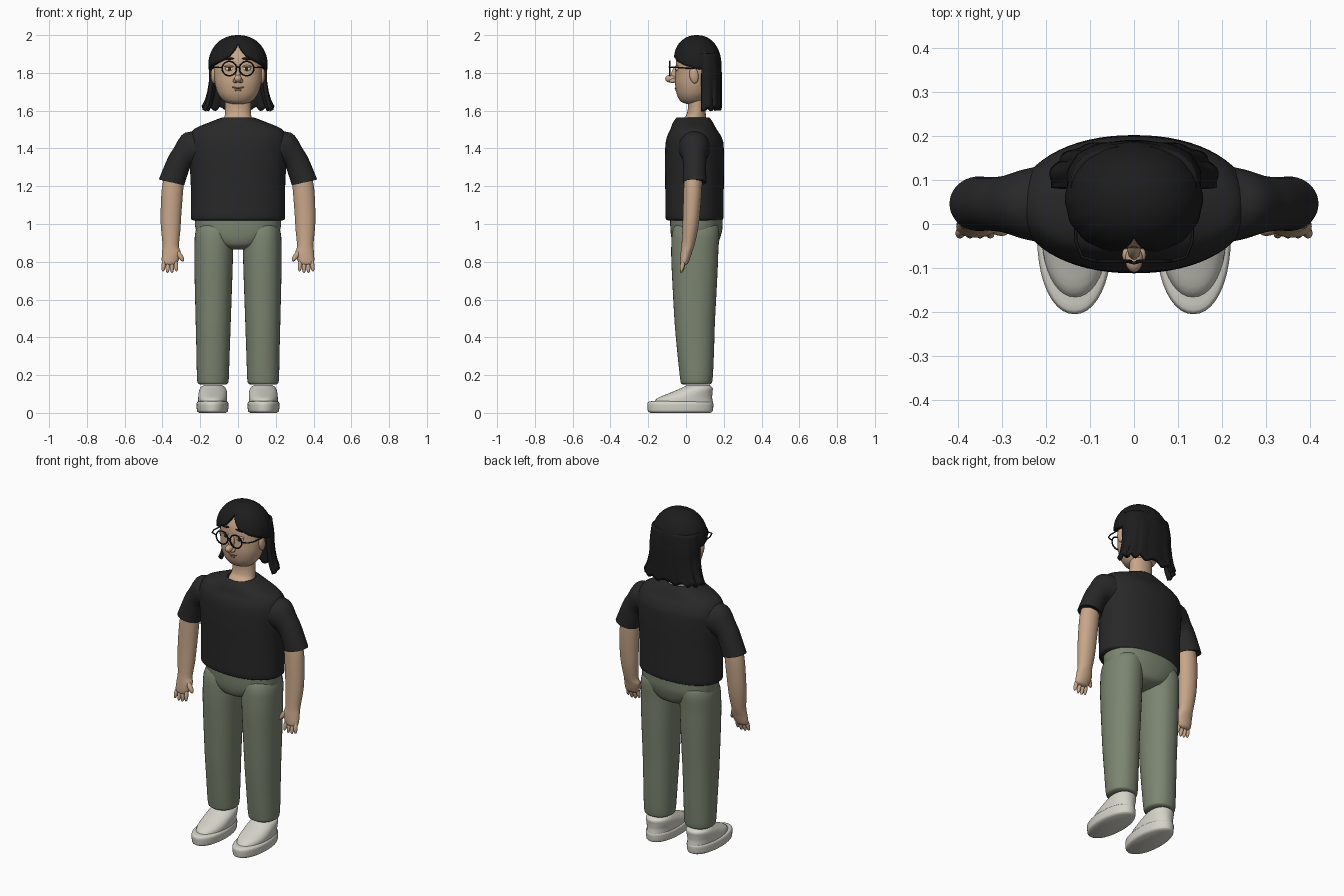
import bpy, bmesh, math
from mathutils import Vector

cube = bpy.data.objects.get("Cube")
if cube:
    bpy.data.objects.remove(cube)


def material(name, *rgb):
    m = bpy.data.materials.new(name)
    m.use_nodes = True
    m.diffuse_color = (*rgb, 1)
    m.node_tree.nodes["Principled BSDF"].inputs["Base Color"].default_value = (*rgb, 1)
    return m


SKIN = material("skin", .57, .38, .25)
HAIR = material("black hair", .012, .012, .013)
SHIRT = material("charcoal cloth", .021, .021, .022)
TROUSERS = material("sage cloth", .2, .235, .165)
SHOE = material("off white", .66, .65, .58)
FRAME = material("black frame", .008, .008, .008)
EYE = material("eye white", .75, .72, .68)
IRIS = material("dark brown", .03, .017, .01)
LIP = material("lip brown", .3, .14, .09)


def from_bmesh(name, bm, mat):
    bmesh.ops.remove_doubles(bm, verts=bm.verts, dist=1e-5)
    bmesh.ops.recalc_face_normals(bm, faces=bm.faces)
    mesh = bpy.data.meshes.new(name)
    bm.to_mesh(mesh)
    bm.free()
    mesh.materials.append(mat)
    ob = bpy.data.objects.new(name, mesh)
    bpy.context.collection.objects.link(ob)
    return ob


def slope(a, b):
    return 2 * a * b / (a + b) if a * b > 0 else 0


def smooth_rings(rings, steps=4):
    """Monotone cubic interpolation between cross-sections."""
    d = [[b - a for a, b in zip(p, q)] for p, q in zip(rings, rings[1:])]
    m = [d[0]] + [[slope(a, b) for a, b in zip(p, q)] for p, q in zip(d, d[1:])] + [d[-1]]
    out = []
    for i in range(len(d)):
        for k in range(steps):
            t = k / steps
            e = t * t * (3 - 2 * t)
            out.append([p + dp * e + (t * (1 - t) ** 2) * m0 - (t * t * (1 - t)) * m1
                        for p, dp, m0, m1 in zip(rings[i], d[i], m[i], m[i + 1])])
    return out + [rings[-1]]


def signed_pow(v, e):
    return math.copysign(abs(v) ** e, v)


def loft(name, rings, mat, side=1, square=2, n=40):
    """Rings are (x, y, z, half width, half depth[, tilt in degrees])."""
    bm = bmesh.new()
    rows = []
    for x, y, z, rx, ry, tilt in smooth_rings([(*r, 0)[:6] for r in rings]):
        t = math.radians(tilt)
        row = []
        for k in range(n):
            a = math.tau * k / n
            u = rx * signed_pow(math.cos(a), 2 / square)
            v = ry * signed_pow(math.sin(a), 2 / square)
            row.append(bm.verts.new((side * (x + u * math.cos(t)), y + v, z + u * math.sin(t))))
        rows.append(row)
    for a, b in zip(rows, rows[1:]):
        for k in range(n):
            j = (k + 1) % n
            bm.faces.new((a[k], a[j], b[j], b[k]))
    bm.faces.new(rows[0])
    bm.faces.new(rows[-1])
    return from_bmesh(name, bm, mat)


def shell(name, point, nu, nv, mat, thick):
    """Sheet from a function of u and v, thickened."""
    bm = bmesh.new()
    g = [[bm.verts.new(point(i / nu, j / nv)) for j in range(nv + 1)] for i in range(nu + 1)]
    for i in range(nu):
        for j in range(nv):
            bm.faces.new((g[i][j], g[i + 1][j], g[i + 1][j + 1], g[i][j + 1]))
    ob = from_bmesh(name, bm, mat)
    mod = ob.modifiers.new("thickness", "SOLIDIFY")
    mod.thickness, mod.offset = thick, 0
    return ob


def ball(name, loc, size, mat, rot=(0, 0, 0)):
    bpy.ops.mesh.primitive_uv_sphere_add(segments=24, ring_count=14, location=loc,
                                         rotation=[math.radians(r) for r in rot])
    ob = bpy.context.object
    ob.name, ob.scale = name, size
    ob.data.materials.append(mat)


def tube(name, points, radius, mat):
    cu = bpy.data.curves.new(name, "CURVE")
    cu.dimensions, cu.bevel_depth, cu.use_fill_caps = "3D", radius, True
    sp = cu.splines.new("POLY")
    sp.points.add(len(points) - 1)
    for p, co in zip(sp.points, points):
        p.co = (*co, 1)
    cu.materials.append(mat)
    ob = bpy.data.objects.new(name, cu)
    bpy.context.collection.objects.link(ob)
    bpy.ops.object.select_all(action="DESELECT")
    ob.select_set(True)
    bpy.context.view_layer.objects.active = ob
    bpy.ops.object.convert(target="MESH")


def interp(table, x):
    for (a, p), (b, q) in zip(table, table[1:]):
        if x <= b:
            return p + (q - p) * (x - a) / (b - a)
    return table[-1][1]


# Shirt body
loft("shirt_body", [(0, .045, 1.018, .235, .14), (0, .045, 1.03, .25, .153), (0, .045, 1.2, .25, .155),
                    (0, .045, 1.32, .257, .157), (0, .045, 1.42, .263, .154), (0, .043, 1.465, .255, .143),
                    (0, .04, 1.5, .235, .123), (0, .037, 1.535, .16, .107), (0, .037, 1.565, .08, .085),
                    (0, .037, 1.56, .074, .078), (0, .037, 1.53, .07, .07)], SHIRT, square=2.15, n=64)
# Neck and head
loft("neck", [(0, .04, 1.52, .08, .08), (0, .04, 1.548, .074, .072), (0, .053, 1.575, .07, .052),
              (0, .057, 1.62, .068, .047), (0, .057, 1.68, .068, .047)], SKIN)
loft("head", [(0, .035, 1.635, .03, .03), (0, .032, 1.645, .065, .055), (0, .035, 1.67, .093, .077),
              (0, .038, 1.7, .11, .09), (0, .04, 1.75, .123, .098), (0, .045, 1.81, .128, .1),
              (0, .045, 1.87, .122, .097), (0, .05, 1.93, .092, .075), (0, .05, 1.965, .03, .03)],
     SKIN, square=2.1, n=48)
# Trousers
loft("trouser_hips", [(0, .05, .865, .05, .06), (0, .05, .885, .12, .11), (0, .052, .93, .2, .13),
                      (0, .055, .98, .226, .138), (0, .055, 1.04, .23, .14)], TROUSERS, square=2.2, n=56)

for s, label in ((1, "left"), (-1, "right")):
    # Sleeve and arm
    loft(label + "_sleeve", [(.2, .045, 1.4, .095, .09, 80), (.245, .045, 1.395, .095, .08, 68),
                             (.3, .045, 1.345, .066, .063, 45), (.33, .046, 1.28, .066, .061, 24),
                             (.352, .046, 1.22, .069, .062, 13), (.351, .046, 1.225, .058, .052, 13)], SHIRT, s)
    loft(label + "_arm", [(.335, .038, 1.27, .053, .046), (.348, .035, 1.17, .057, .048),
                          (.356, .025, 1.0, .053, .043), (.356, .01, .885, .043, .034),
                          (.353, .002, .85, .049, .03), (.358, -.005, .815, .046, .026),
                          (.362, -.01, .79, .037, .02), (.362, -.012, .782, .02, .01)], SKIN, s)
    # Fingers and thumb
    for i in range(4):
        drop = .004 if i in (1, 2) else -.004
        ball(f"{label}_finger_{i + 1}", (s * (.328 + .022 * i), -.019, .777 - drop),
             (.011, .012, .034), SKIN, (-12, s * (5 - 4 * i), 0))
    ball(label + "_thumb", (s * .308, -.012, .832), (.014, .014, .036), SKIN, (-10, s * 35, 0))
    # Trouser leg
    loft(label + "_trouser_leg", [(.133, .055, .15, .068, .07), (.133, .055, .158, .08, .082),
                                  (.133, .055, .18, .084, .086), (.132, .051, .32, .088, .097),
                                  (.131, .046, .52, .094, .109), (.129, .046, .82, .102, .124),
                                  (.127, .05, .93, .102, .126), (.122, .055, .99, .092, .115),
                                  (.12, .055, 1.01, .05, .06)], TROUSERS, s, 2.15)
    # Shoe
    loft(label + "_shoe_sole", [(.135, -.03, 0, .07, .158), (.135, -.03, .01, .082, .172),
                                (.135, -.03, .045, .085, .175), (.135, -.03, .058, .08, .169),
                                (.135, -.03, .062, .07, .155)], SHOE, s, 2.1)
    loft(label + "_shoe_upper", [(.134, -.015, .052, .076, .158), (.134, -.008, .075, .077, .147),
                                 (.133, .03, .108, .075, .11), (.133, .06, .134, .066, .08),
                                 (.133, .065, .147, .048, .06)], SHOE, s, 2.1)
    # Face details
    ball(label + "_ear", (s * .128, .042, 1.787), (.016, .024, .043), SKIN, (8, 0, 0))
    ball(label + "_eye", (s * .045, -.046, 1.823), (.023, .01, .013), EYE)
    ball(label + "_iris", (s * .045, -.053, 1.823), (.01, .006, .01), IRIS)
    ball(label + "_eyelid", (s * .045, -.046, 1.834), (.026, .012, .007), SKIN)
    ball(label + "_eyebrow", (s * .048, -.048, 1.874), (.028, .007, .006), HAIR, (0, s * 6, s * 12))
    ball(label + "_nostril", (s * .015, -.07, 1.758), (.012, .018, .012), SKIN)
    # Round glasses
    bpy.ops.mesh.primitive_torus_add(major_radius=.038, minor_radius=.004, major_segments=40,
                                     minor_segments=8, location=(s * .046, -.085, 1.823),
                                     rotation=(math.pi / 2, 0, 0))
    bpy.context.object.name = label + "_glasses_rim"
    bpy.context.object.data.materials.append(FRAME)
    tube(label + "_glasses_temple", [(s * .083, -.085, 1.828), (s * .118, -.075, 1.83),
                                     (s * .132, -.04, 1.828), (s * .134, .045, 1.822)], .0035, FRAME)

tube("glasses_bridge", [(-.01, -.086, 1.828), (0, -.089, 1.832), (.01, -.086, 1.828)], .0035, FRAME)
ball("nose_tip", (0, -.08, 1.769), (.02, .03, .021), SKIN)
ball("nose_bridge", (0, -.056, 1.8), (.015, .021, .045), SKIN, (-22, 0, 0))
tube("mouth", [(x * .009, -.056 + .0005 * x * x, 1.719 + .0006 * x * x) for x in range(-4, 5)], .004, LIP)
ball("lower_lip", (0, -.05, 1.71), (.022, .007, .007), LIP)

# Hair cap with a centre parting
HEM = [(0, 1.955), (6, 1.925), (18, 1.885), (40, 1.858), (60, 1.842), (90, 1.82), (180, 1.8)]


def cap_point(u, v):
    deg = 360 * u - 180
    a = math.radians(deg)
    end = math.acos((interp(HEM, abs(deg)) - 1.845) / .145)
    phi = end * v
    r = signed_pow(math.sin(phi), .9) if phi < math.pi / 2 else 1
    r *= 1 + .008 * math.cos(16 * a) * v
    x = .146 * r * signed_pow(math.sin(a), .95)
    y = .057 - .12 * r * signed_pow(math.cos(a), .95)
    return Vector((x, y, 1.845 + .145 * math.cos(phi)))


shell("hair_cap", cap_point, 120, 14, HAIR, .02)

# Long hair behind the ears, flaring at the hem
WIDTH = [(0, .132), (.25, .142), (.5, .143), (.72, .152), (.88, .165), (1, .182)]


def curtain_point(u, v):
    a = math.radians(88 + 184 * u)
    lock = math.cos(14 * a)
    r = 1 + .022 * lock * v
    x = interp(WIDTH, v) * r * signed_pow(math.sin(a), .75)
    y = .088 - (.078 + .012 * min(1, 3 * v)) * r * signed_pow(math.cos(a), .75)
    return Vector((x, y, 1.9 - (.29 - .01 * lock) * v))


shell("hair_back", curtain_point, 90, 16, HAIR, .022)

# Smooth shading with sharp edges kept
bpy.ops.object.select_all(action="DESELECT")
for ob in bpy.context.scene.objects:
    if ob.type == "MESH":
        ob.select_set(True)
        bpy.context.view_layer.objects.active = ob
bpy.ops.object.shade_smooth_by_angle(angle=math.radians(50))
